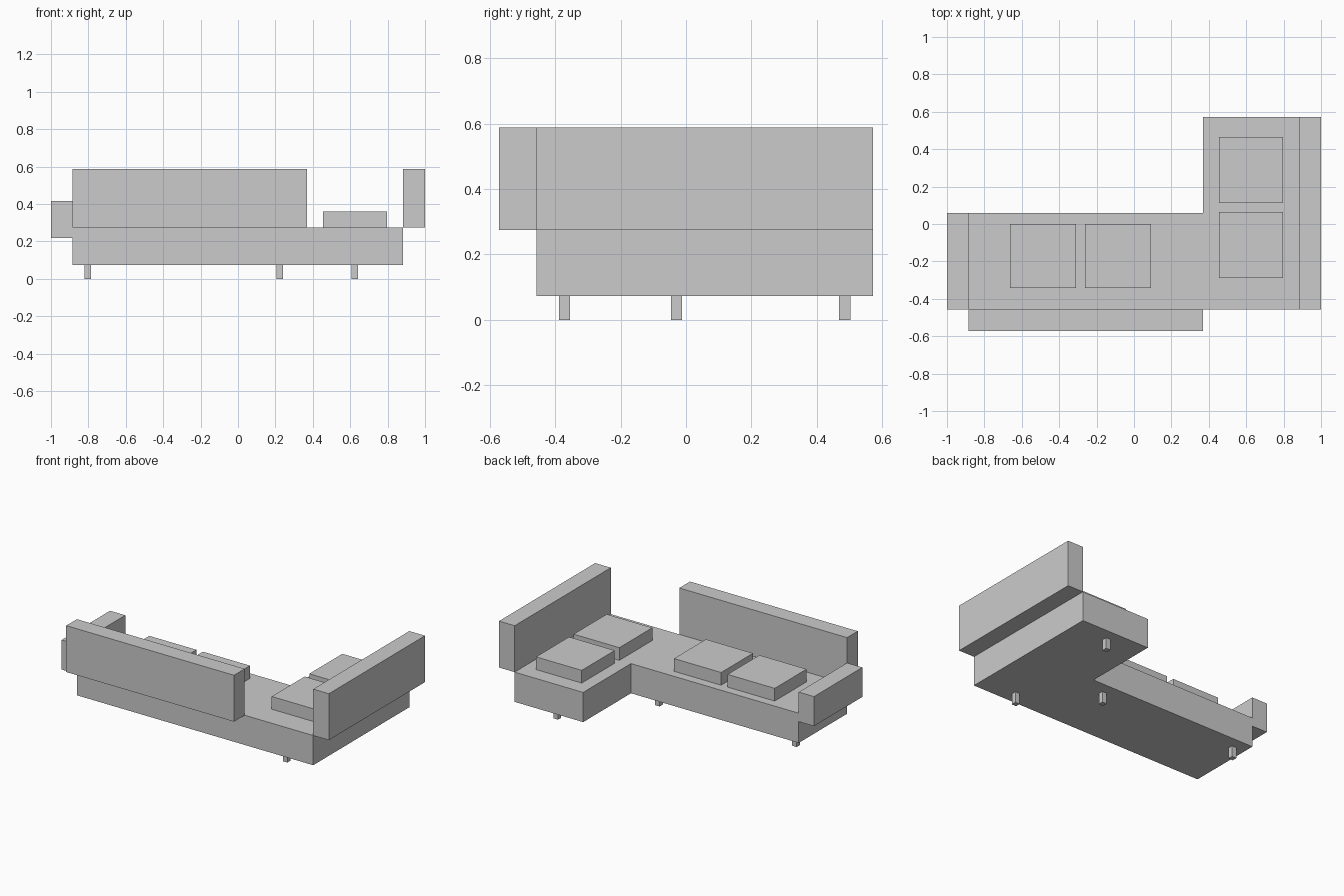
import bpy, bmesh

if "Cube" in bpy.data.objects:
    bpy.data.objects.remove(bpy.data.objects["Cube"])


def prism(name, outline, z0, z1):
    """Extrude a counter-clockwise xy outline from z0 to z1."""
    bm = bmesh.new()
    face = bm.faces.new([bm.verts.new((x, y, z0)) for x, y in outline])
    ret = bmesh.ops.extrude_face_region(bm, geom=[face])
    top = [g for g in ret["geom"] if isinstance(g, bmesh.types.BMVert)]
    bmesh.ops.translate(bm, verts=top, vec=(0, 0, z1 - z0))
    bmesh.ops.recalc_face_normals(bm, faces=bm.faces)
    mesh = bpy.data.meshes.new(name)
    bm.to_mesh(mesh)
    bm.free()
    obj = bpy.data.objects.new(name, mesh)
    bpy.context.collection.objects.link(obj)
    return obj


def box(name, x0, x1, y0, y1, z0, z1):
    return prism(name, [(x0, y0), (x1, y0), (x1, y1), (x0, y1)], z0, z1)


LEFT, INNER, RIGHT = -0.886, 0.37, 0.883
REAR, SEAT_EDGE, END = -0.457, 0.06, 0.571
BOTTOM, SEAT, BACK_TOP = 0.073, 0.274, 0.588

# L-shaped seat base
prism("seat_base", [(LEFT, REAR), (RIGHT, REAR), (RIGHT, END), (INNER, END),
                    (INNER, SEAT_EDGE), (LEFT, SEAT_EDGE)], BOTTOM, SEAT)

# Backrests and low arm, all hung outside the base
box("long_backrest", LEFT, INNER, -END, REAR, SEAT, BACK_TOP)
box("side_backrest", RIGHT, 1.0, REAR, END, SEAT, BACK_TOP)
box("armrest", -1.0, LEFT, REAR, SEAT_EDGE, 0.217, 0.417)

# Cushions: two on the long seat, two on the chaise
for i, x in enumerate((-0.664, -0.263)):
    box(f"long_seat_cushion_{i + 1}", x, x + 0.353, -0.341, 0.0, SEAT, 0.36)
for i, y in enumerate((-0.29, 0.112)):
    box(f"chaise_cushion_{i + 1}", 0.455, 0.797, y, y + 0.353, SEAT, 0.36)

# Square legs
R = 0.017
for i, (x, y) in enumerate([(-0.803, -0.029), (0.223, -0.029),
                            (0.624, -0.371), (0.624, 0.485)]):
    box(f"leg_{i + 1}", x - R, x + R, y - R, y + R, 0.0, BOTTOM)
